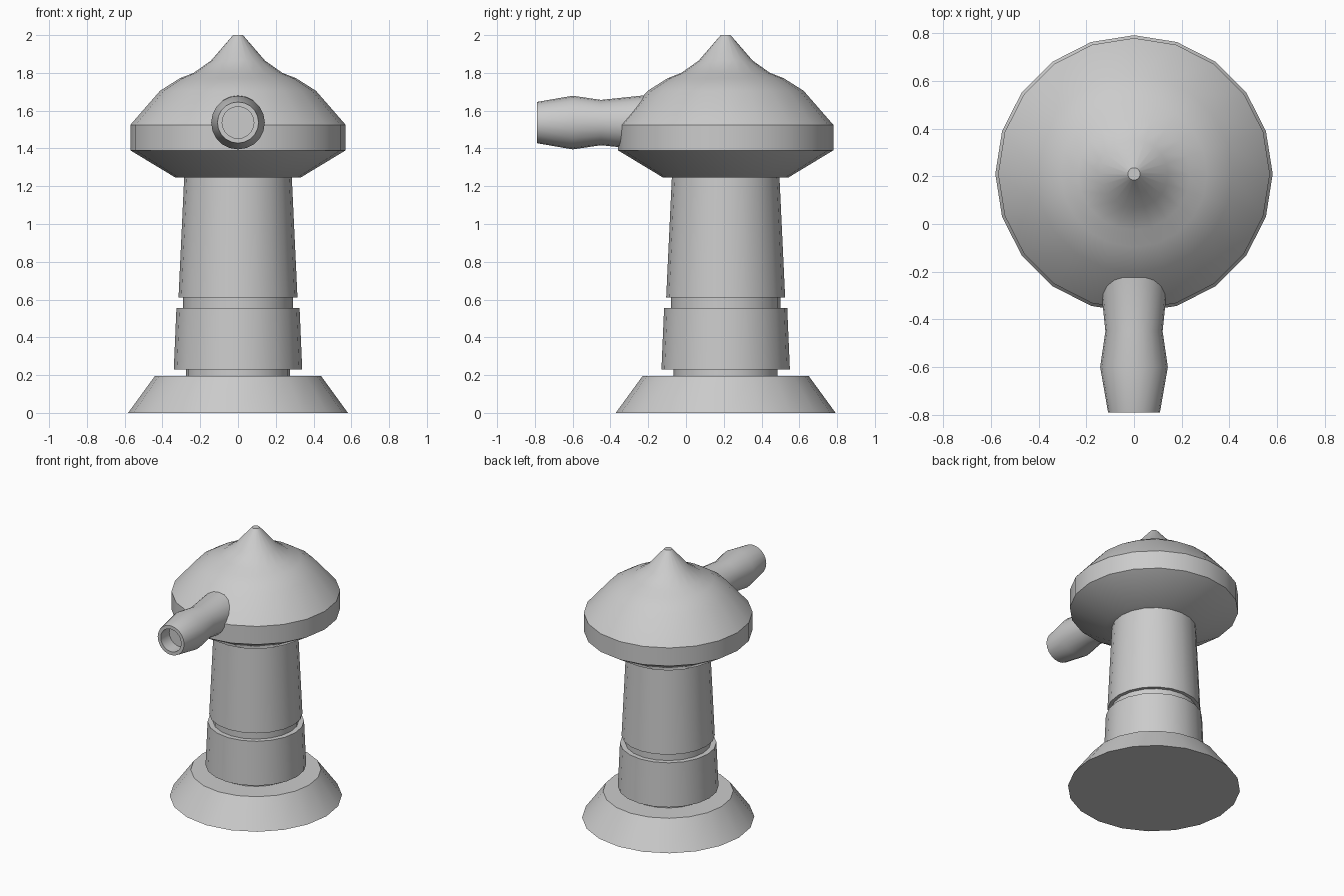
import bpy, bmesh, math
from mathutils import Matrix

if "Cube" in bpy.data.objects:
    bpy.data.objects.remove(bpy.data.objects["Cube"])

SIDES = 20
CY = 0.21  # y of the tower axis


def lathe(name, profile, matrix):
    """Spin a (radius, height) profile round z, cap both ends, then place it."""
    bm = bmesh.new()
    rings = []
    for r, h in profile:
        rings.append([bm.verts.new((r * math.cos(2 * math.pi * i / SIDES),
                                    r * math.sin(2 * math.pi * i / SIDES), h))
                      for i in range(SIDES)])
    for a, b in zip(rings, rings[1:]):
        for i in range(SIDES):
            j = (i + 1) % SIDES
            bm.faces.new((a[i], a[j], b[j], b[i]))
    bm.faces.new(rings[0][::-1])
    bm.faces.new(rings[-1])
    bm.transform(matrix)
    bmesh.ops.recalc_face_normals(bm, faces=bm.faces)
    mesh = bpy.data.meshes.new(name)
    bm.to_mesh(mesh)
    bm.free()
    ob = bpy.data.objects.new(name, mesh)
    bpy.context.collection.objects.link(ob)
    bpy.ops.object.select_all(action='DESELECT')
    ob.select_set(True)
    bpy.context.view_layer.objects.active = ob
    bpy.ops.object.shade_smooth_by_angle(angle=math.radians(35))
    return ob


axis = Matrix.Translation((0, CY, 0))

# Flared foot
lathe("base", [(0.582, 0), (0.44, 0.195)], axis)

# Stepped column: neck, lower collar, groove, tapering shaft
lathe("column", [(0.275, 0.195), (0.275, 0.23), (0.34, 0.23), (0.326, 0.555),
                 (0.29, 0.555), (0.29, 0.61), (0.315, 0.61), (0.285, 1.245)], axis)

# Domed cap with a pointed tip
lathe("cap", [(0.33, 1.245), (0.57, 1.39), (0.57, 1.525), (0.413, 1.705),
              (0.307, 1.772), (0.235, 1.80), (0.143, 1.865), (0.026, 2.0)], axis)

# Spout along -y, with a recessed mouth (height here = distance from y = 0)
spout_frame = Matrix.Translation((0, 0, 1.537)) @ Matrix.Rotation(math.radians(90), 4, 'X')
lathe("spout", [(0.143, 0.15), (0.143, 0.23), (0.12, 0.45), (0.142, 0.6),
                (0.109, 0.79), (0.084, 0.79), (0.084, 0.69)], spout_frame)
